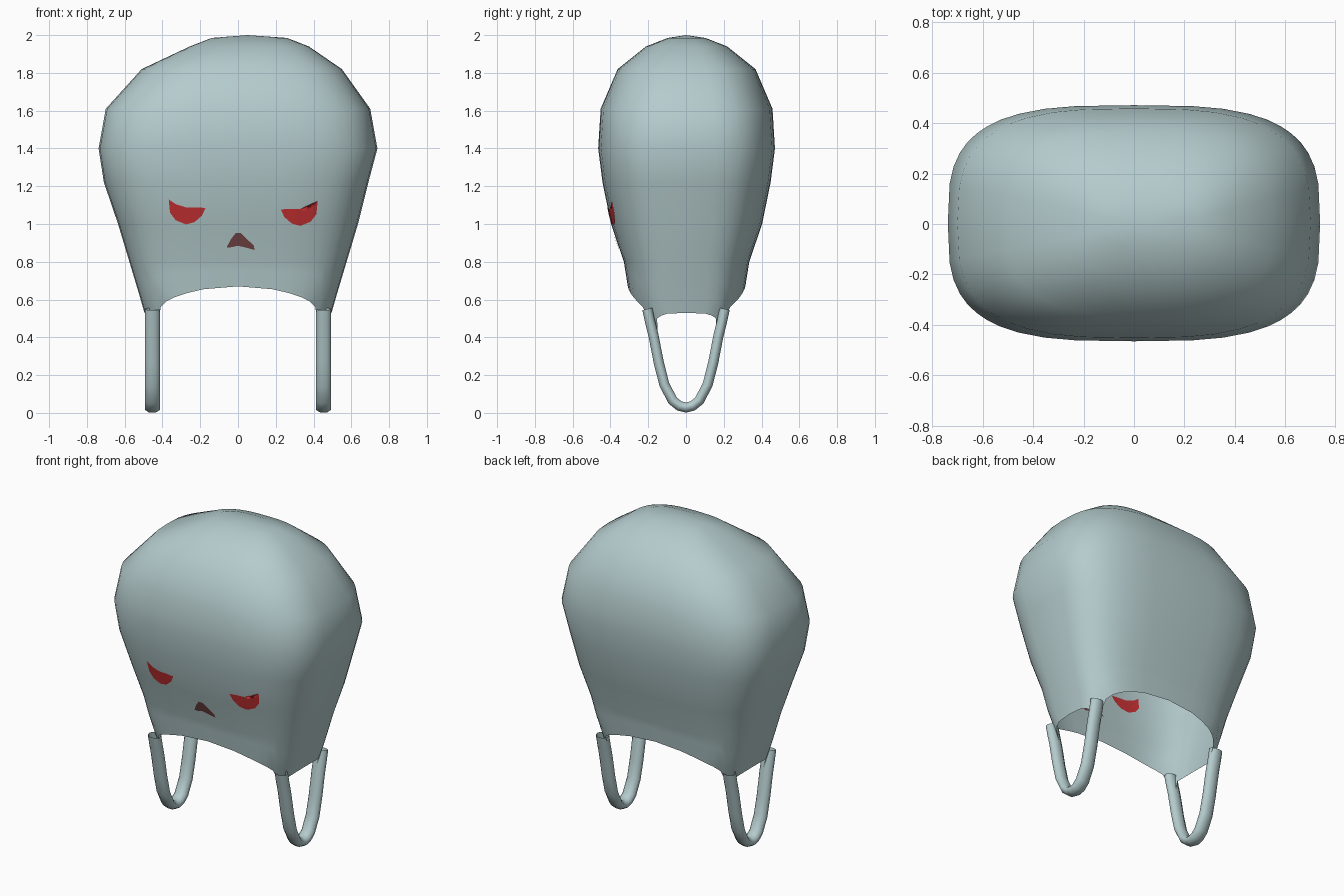
import bpy, bmesh, math
from mathutils import Vector
from mathutils.bvhtree import BVHTree

if "Cube" in bpy.data.objects:
    bpy.data.objects.remove(bpy.data.objects["Cube"])


def material(name, rgb):
    m = bpy.data.materials.new(name)
    m.diffuse_color = (*rgb, 1)
    m.use_nodes = True
    m.node_tree.nodes["Principled BSDF"].inputs["Base Color"].default_value = m.diffuse_color
    return m


CLOTH = material("pale grey blue", (0.46, 0.60, 0.61))
RED = material("eye red", (0.56, 0.03, 0.032))
BROWN = material("mouth brown", (0.19, 0.065, 0.063))


def finish(name, bm, mat, recalc=True):
    if recalc:
        bmesh.ops.recalc_face_normals(bm, faces=bm.faces)
    for f in bm.faces:
        f.smooth = True
    me = bpy.data.meshes.new(name)
    bm.to_mesh(me)
    bm.free()
    me.materials.append(mat)
    ob = bpy.data.objects.new(name, me)
    bpy.context.collection.objects.link(ob)
    return ob


# Shell sections from top to bottom: z, half width, half depth, x shift, squareness
SECTIONS = [(1.985, 0.20, 0.10, 0.06, 2.6), (1.94, 0.315, 0.215, 0.06, 2.7),
            (1.82, 0.53, 0.365, 0.02, 2.8), (1.61, 0.70, 0.455, 0.0, 3.0),
            (1.40, 0.738, 0.468, 0.0, 3.2), (1.22, 0.70, 0.445, -0.01, 3.2),
            (1.00, 0.635, 0.40, 0.0, 3.2), (0.80, 0.575, 0.332, 0.0, 3.3),
            (0.60, 0.515, 0.30, 0.0, 3.5), (0.50, 0.487, 0.235, 0.0, 4.0),
            (0.43, 0.487, 0.205, 0.0, 4.0)]
# Rim height by angle from the side (0) to the front or back (90)
RIM = {0: 0.53, 10: 0.525, 18: 0.515, 26: 0.50, 33: 0.44, 40: 0.44, 47: 0.56,
       54: 0.59, 62: 0.612, 72: 0.635, 81: 0.655, 90: 0.67}


def section(z):
    for a, b in zip(SECTIONS, SECTIONS[1:]):
        if z >= b[0]:
            k = (a[0] - z) / (a[0] - b[0])
            return [p + (q - p) * k for p, q in zip(a, b)]
    return SECTIONS[-1]


def shell_point(deg, z):
    _, hx, hy, cx, n = section(z)
    c, s = math.cos(math.radians(deg)), math.sin(math.radians(deg))
    power = lambda v: math.copysign(abs(v) ** (2 / n), v) if abs(v) > 1e-6 else 0
    return Vector((cx + hx * power(c), 0.003 + hy * power(s), z))


# Bag-like body, open underneath
quarter = list(RIM)
angles = (quarter + [180 - a for a in quarter[-2::-1]]
          + [180 + a for a in quarter[1:]] + [360 - a for a in quarter[-2:0:-1]])
rim = [RIM[min(a % 180, 180 - a % 180)] for a in angles]
bm = bmesh.new()
rows = [[bm.verts.new(shell_point(a, s[0])) for a in angles] for s in SECTIONS[:8]]
for k in (0.35, 0.7, 1.0):
    rows.append([bm.verts.new(shell_point(a, 0.8 + (r - 0.8) * k))
                 for a, r in zip(angles, rim)])
pole = bm.verts.new((0.05, 0, 2.0))
count = len(angles)
for i in range(count):
    j = (i + 1) % count
    bm.faces.new((pole, rows[0][i], rows[0][j]))
    for up, low in zip(rows, rows[1:]):
        bm.faces.new((up[i], low[i], low[j], up[j]))
tree = BVHTree.FromBMesh(bm)
finish("body", bm, CLOTH, recalc=False)

# Strap handles swept along a U in the side plane
half = [(0.205, 0.55), (0.192, 0.49), (0.172, 0.41), (0.145, 0.27),
        (0.115, 0.15), (0.07, 0.065), (0.035, 0.037)]
path = [(-y, z) for y, z in half] + [(0, 0.028)] + half[::-1]
for side, label in ((-1, "left"), (1, "right")):
    bm = bmesh.new()
    rings = []
    for i, (y, z) in enumerate(path):
        a, b = path[max(i - 1, 0)], path[min(i + 1, len(path) - 1)]
        t = Vector((0, b[0] - a[0], b[1] - a[1])).normalized()
        across = Vector((0, -t.z, t.y))
        ring = []
        for k in range(8):
            w = math.radians(45 * k + 22.5)
            p = Vector((side * 0.453 + 0.044 * math.cos(w), y, z))
            ring.append(bm.verts.new(p + across * 0.029 * math.sin(w)))
        rings.append(ring)
    for a, b in zip(rings, rings[1:]):
        for k in range(8):
            bm.faces.new((a[k], a[(k + 1) % 8], b[(k + 1) % 8], b[k]))
    finish(label + "_handle", bm, CLOTH)


def face_plate(name, outline, mat):
    """Thin plate that follows the front of the body, seen from both sides."""
    bm = bmesh.new()
    bm.faces.new([bm.verts.new((x, 0, z)) for x, z in outline])
    bmesh.ops.triangulate(bm, faces=bm.faces)
    for _ in range(2):
        bmesh.ops.subdivide_edges(bm, edges=bm.edges, cuts=1, use_grid_fill=True)
    for v in bm.verts:
        hit = tree.ray_cast(Vector((v.co.x, -2, v.co.z)), Vector((0, 1, 0)))[0]
        v.co.y = hit.y - 0.0045
    back = bmesh.ops.duplicate(bm, geom=bm.verts[:] + bm.edges[:] + bm.faces[:])["geom"]
    for g in back:
        if isinstance(g, bmesh.types.BMVert):
            g.co.y += 0.009
    bmesh.ops.reverse_faces(bm, faces=[g for g in back if isinstance(g, bmesh.types.BMFace)])
    finish(name, bm, mat, recalc=False)


# Angry eyes and small mouth
eye = [(-0.367, 1.13), (-0.36, 1.06), (-0.33, 1.02), (-0.275, 0.998), (-0.23, 1.01),
       (-0.19, 1.045), (-0.172, 1.085), (-0.22, 1.088), (-0.275, 1.088), (-0.33, 1.105)]
face_plate("left_eye", eye, RED)
face_plate("right_eye", [(0.055 - x, z - 0.008) for x, z in eye][::-1], RED)
face_plate("mouth", [(-0.06, 0.877), (-0.04, 0.876), (0, 0.885), (0.042, 0.875),
                     (0.087, 0.863), (0.085, 0.885), (0.042, 0.925), (0.015, 0.952),
                     (-0.012, 0.952), (-0.037, 0.92)], BROWN)
